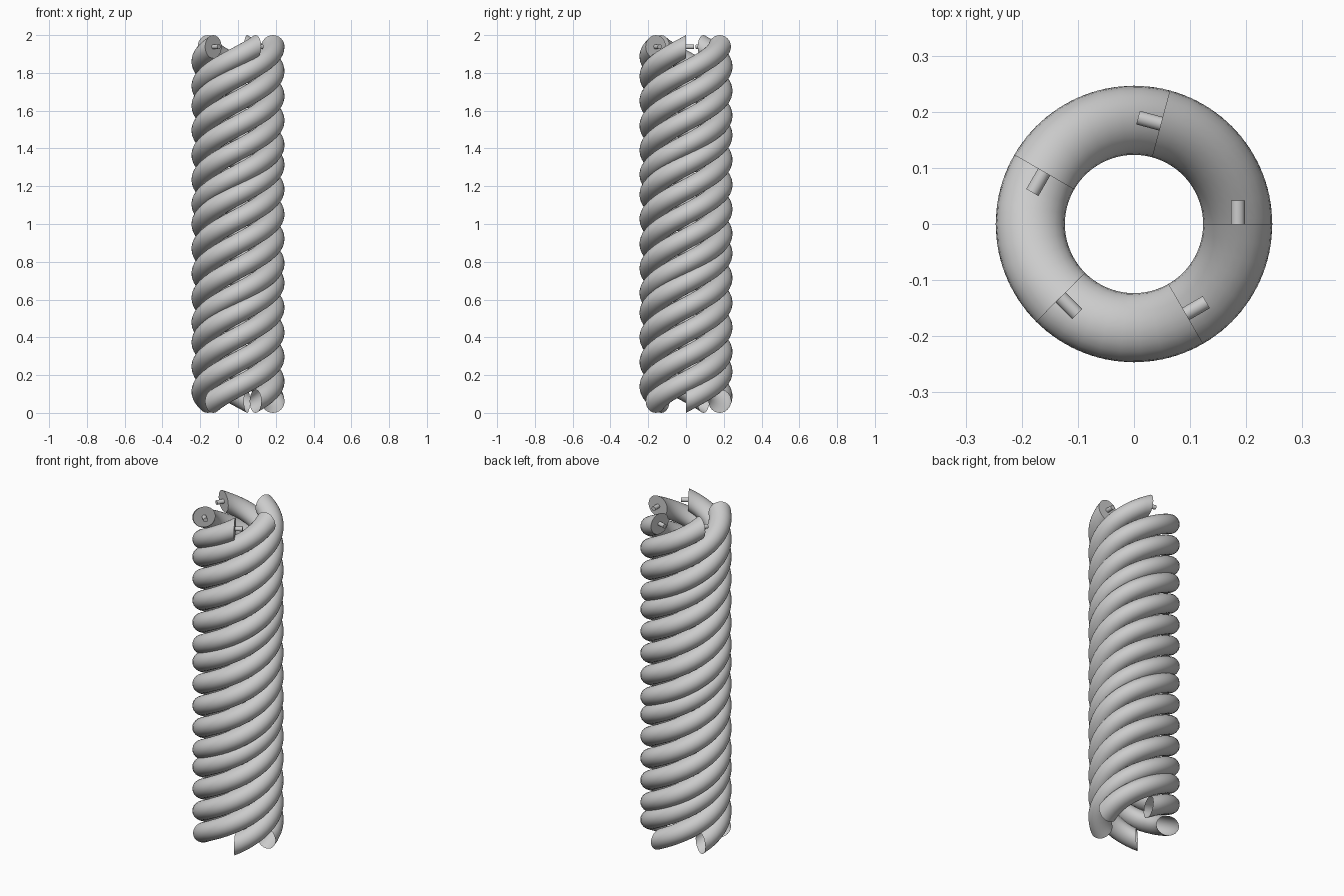
import bpy, bmesh
from math import sin, cos, pi, radians

if "Cube" in bpy.data.objects:
    bpy.data.objects.remove(bpy.data.objects["Cube"])

COIL_R, TUBE_R = 0.185, 0.0615
TURNS, STEPS, SIDES = 3, 40, 24
RISE = 2 - 2 * TUBE_R


def finish(name, bm):
    mesh = bpy.data.meshes.new(name)
    bm.to_mesh(mesh)
    bm.free()
    obj = bpy.data.objects.new(name, mesh)
    bpy.context.collection.objects.link(obj)
    bpy.ops.object.select_all(action='DESELECT')
    obj.select_set(True)
    bpy.context.view_layer.objects.active = obj
    bpy.ops.object.shade_smooth_by_angle(angle=radians(40))
    return obj


def ring(bm, a, z, r, y=0.0):
    # upright circle in the radial plane at angle a, pushed y along the tangent
    verts = []
    for i in range(SIDES):
        t = 2 * pi * i / SIDES
        x = COIL_R + r * cos(t)
        verts.append(bm.verts.new((x * cos(a) - y * sin(a), x * sin(a) + y * cos(a), z + r * sin(t))))
    return verts


def bridge(bm, a, b):
    for i in range(SIDES):
        j = (i + 1) % SIDES
        bm.faces.new((a[i], b[i], b[j], a[j]))


for k in range(5):
    start = radians(75 * k)

    # helical strand, open at the bottom and capped at the top
    bm = bmesh.new()
    n = TURNS * STEPS
    rings = [ring(bm, start + 2 * pi * TURNS * s / n, TUBE_R + RISE * s / n, TUBE_R) for s in range(n + 1)]
    for a, b in zip(rings, rings[1:]):
        bridge(bm, a, b)
    bm.faces.new(rings[-1][::-1])
    finish(f"coil_strand_{k + 1}", bm)

    # short pin sticking out of the top end
    bm = bmesh.new()
    a = ring(bm, start, 2 - TUBE_R, 0.0125)
    b = ring(bm, start, 2 - TUBE_R, 0.0125, 0.042)
    bridge(bm, a, b)
    bm.faces.new(a)
    bm.faces.new(b[::-1])
    finish(f"end_pin_{k + 1}", bm)
